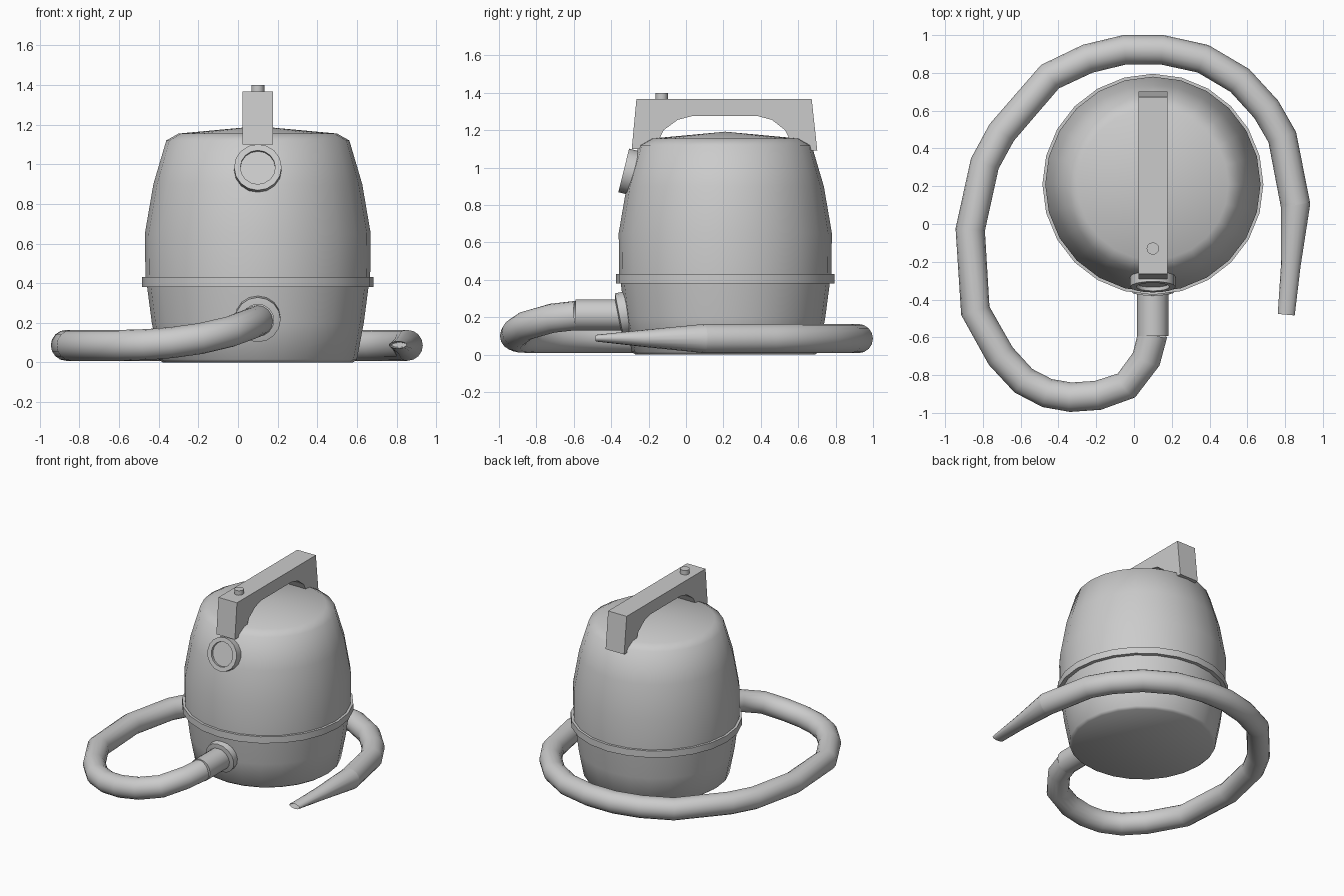
import bpy, bmesh
from math import sin, cos, pi, radians
from mathutils import Vector, Matrix

if "Cube" in bpy.data.objects:
    bpy.data.objects.remove(bpy.data.objects["Cube"])


def finish(name, bm, angle=40):
    bmesh.ops.remove_doubles(bm, verts=bm.verts, dist=1e-5)
    bmesh.ops.recalc_face_normals(bm, faces=bm.faces)
    me = bpy.data.meshes.new(name)
    bm.to_mesh(me)
    bm.free()
    ob = bpy.data.objects.new(name, me)
    bpy.context.collection.objects.link(ob)
    bpy.ops.object.select_all(action='DESELECT')
    ob.select_set(True)
    bpy.context.view_layer.objects.active = ob
    if angle:
        bpy.ops.object.shade_smooth_by_angle(angle=radians(angle))
    return ob


def skin(bm, rings, closed=False):
    n = len(rings[0])
    pairs = list(zip(rings, rings[1:]))
    if closed:
        pairs.append((rings[-1], rings[0]))
    for a, b in pairs:
        for i in range(n):
            j = (i + 1) % n
            bm.faces.new((a[i], a[j], b[j], b[i]))


def lathe(name, profile, center, tilt=0, sides=24, angle=40, closed=False):
    # revolve (radius, height) points about local z, then tilt about x
    bm = bmesh.new()
    m = Matrix.Translation(center) @ Matrix.Rotation(radians(tilt), 4, 'X')
    rings = [[bm.verts.new(m @ Vector((r * cos(2 * pi * i / sides), r * sin(2 * pi * i / sides), h)))
              for i in range(sides)] for r, h in profile]
    skin(bm, rings, closed)
    bmesh.ops.dissolve_degenerate(bm, dist=1e-5, edges=bm.edges)
    return finish(name, bm, angle)


def sweep(name, path, sizes, sides=16, closed=False):
    # path of points, with a (half width, half height) at each one
    bm = bmesh.new()
    pts = [Vector(p) for p in path]
    rings = []
    for k, (p, (w, h)) in enumerate(zip(pts, sizes)):
        d1 = (p - pts[k - 1]).normalized() if k else Vector()
        d2 = (pts[k + 1] - p).normalized() if k < len(pts) - 1 else Vector()
        t = (d1 + d2).normalized()
        side = t.cross(Vector((0, 0, 1))).normalized()
        up = side.cross(t)
        rings.append([bm.verts.new(p + side * w * cos(2 * pi * i / sides) + up * h * sin(2 * pi * i / sides))
                      for i in range(sides)])
    skin(bm, rings)
    if closed:
        bm.faces.new(rings[-1])
    return finish(name, bm, 50)


CX, CY = 0.1, 0.21

# tub and motor cover
lathe("lower_tub", [(0, 0), (0.48, 0), (0.50, 0.015), (0.535, 0.2), (0.56, 0.39), (0, 0.39)],
      (CX, CY, 0), angle=60)
lathe("upper_cover", [(0, 0.42), (0.567, 0.42), (0.57, 0.65), (0.527, 0.9), (0.462, 1.12),
                      (0.40, 1.155), (0, 1.192)], (CX, CY, 0), angle=60)
lathe("rim_band", [(0.54, 0.38), (0.585, 0.38), (0.585, 0.43), (0.54, 0.43)],
      (CX, CY, 0), closed=True)

# exhaust port on the upper front
lathe("exhaust_port", [(0, -0.02), (0.088, -0.02), (0.088, 0), (0.12, 0), (0.12, -0.07), (0, -0.07)],
      (CX, -0.333, 0.985), tilt=76, sides=16)

# hose inlet flange and collar
lathe("inlet_flange", [(0, -0.06), (0.115, -0.06), (0.115, 0), (0.085, 0.006), (0, 0.006)],
      (CX, -0.358, 0.215), tilt=101, sides=16)
lathe("hose_collar", [(0, 0), (0.083, 0), (0.083, 0.25), (0, 0.25)],
      (CX, -0.342, 0.213), tilt=90, sides=16)

# hose lying around the tub
hose = [(0.1, -0.58, 0.21), (0.065, -0.715, 0.195), (-0.04, -0.855, 0.155), (-0.19, -0.907, 0.12),
        (-0.335, -0.917, 0.10), (-0.46, -0.895, 0.09)]
hose += [(x, y, 0.086) for x, y in [
    (-0.585, -0.83), (-0.705, -0.7), (-0.84, -0.46), (-0.867, -0.03), (-0.79, 0.32), (-0.70, 0.485),
    (-0.445, 0.78), (-0.245, 0.875), (-0.05, 0.922), (0.15, 0.922), (0.365, 0.875), (0.56, 0.76),
    (0.70, 0.607), (0.785, 0.46), (0.855, 0.1)]]
sweep("hose", hose, [(0.078, 0.078)] * len(hose))

# flattened nozzle with an open slot
nozzle = [(0.852, 0.115, 0.086), (0.855, 0.1, 0.086), (0.83, -0.22, 0.087), (0.806, -0.48, 0.088)]
sweep("nozzle", nozzle, [(0.078, 0.078), (0.078, 0.078), (0.052, 0.046), (0.045, 0.018)])
sweep("nozzle_slot", [(0.806, -0.48, 0.088), (0.815, -0.38, 0.088)],
      [(0.045, 0.018), (0.038, 0.012)], closed=True)

# carrying handle
bm = bmesh.new()
outline = [(-0.29, 1.1), (-0.265, 1.367), (0.672, 1.367), (0.702, 1.092), (0.56, 1.092), (0.555, 1.15),
           (0.53, 1.2), (0.46, 1.255), (0.385, 1.275), (0.03, 1.275), (-0.045, 1.255), (-0.12, 1.2),
           (-0.145, 1.15), (-0.15, 1.1)]
face = bm.faces.new([bm.verts.new((0.023, y, z)) for y, z in outline])
ext = bmesh.ops.extrude_face_region(bm, geom=[face], use_keep_orig=True)
bmesh.ops.translate(bm, vec=(0.154, 0, 0), verts=[v for v in ext["geom"] if isinstance(v, bmesh.types.BMVert)])
finish("handle", bm, 0)

# power button
lathe("power_button", [(0, 0), (0.033, 0), (0.033, 0.05), (0, 0.05)], (CX, -0.13, 1.35), sides=12)
